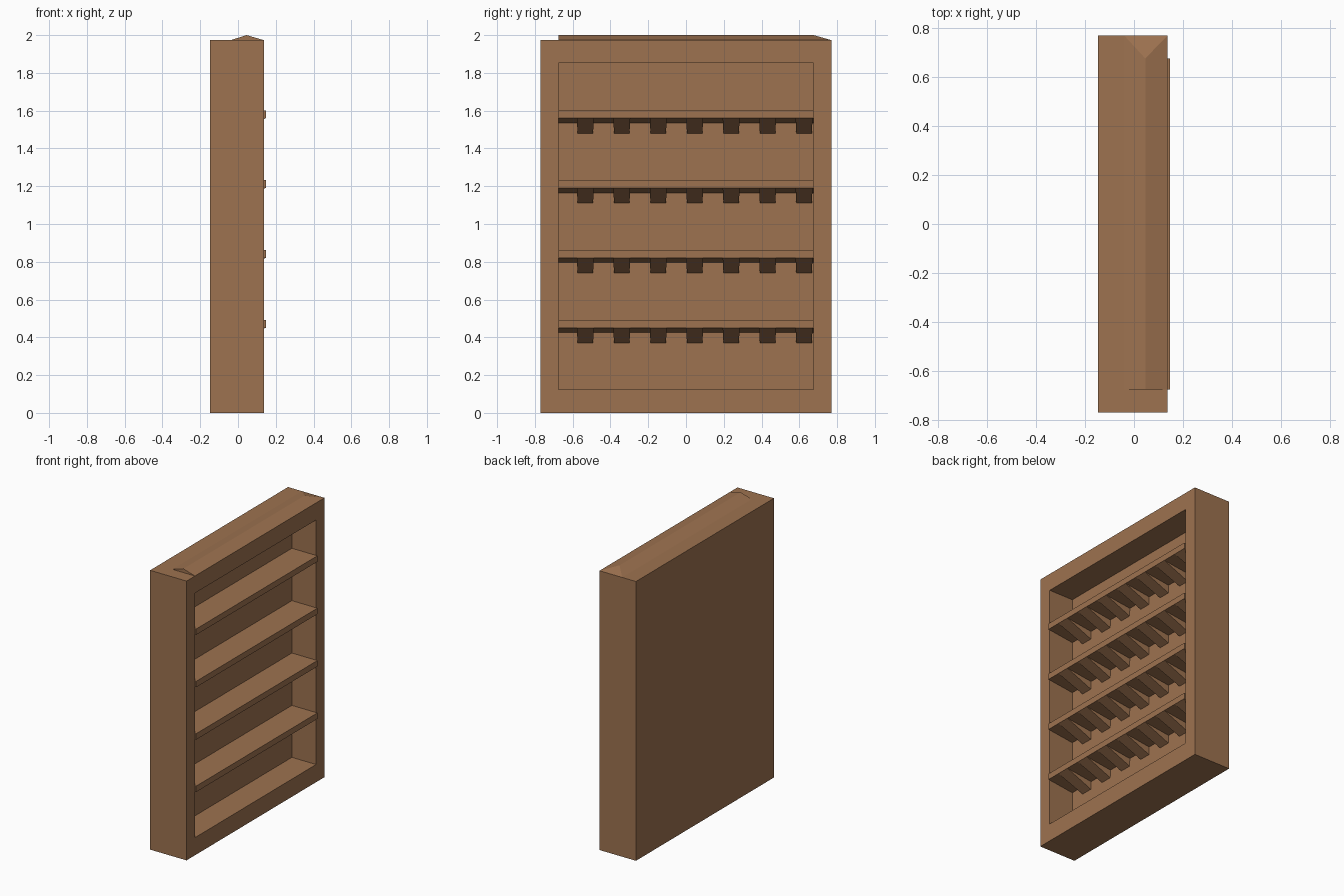
import bpy, bmesh

if "Cube" in bpy.data.objects:
    bpy.data.objects.remove(bpy.data.objects["Cube"])

wood = bpy.data.materials.new("brown_wood")
wood.diffuse_color = (0.34, 0.17, 0.08, 1)
wood.use_nodes = True
wood.node_tree.nodes["Principled BSDF"].inputs["Base Color"].default_value = wood.diffuse_color

X0, X1, XB = -0.148, 0.137, -0.052      # rear, front rim, recessed back panel
Y, YO = 0.77, 0.676                     # half width, half opening width
ZT, ZO0, ZO1 = 1.973, 0.125, 1.852      # top, opening bottom and top


def add_object(name, bm):
    bmesh.ops.recalc_face_normals(bm, faces=bm.faces)
    mesh = bpy.data.meshes.new(name)
    bm.to_mesh(mesh)
    bm.free()
    mesh.materials.append(wood)
    obj = bpy.data.objects.new(name, mesh)
    bpy.context.collection.objects.link(obj)
    return obj


def prism(name, profile, ya, yb, taper=0.0):
    """Extrude an (x, z) profile along y; taper narrows the last point."""
    bm = bmesh.new()
    last = len(profile) - 1
    rings = []
    for y, s in ((ya, 1), (yb, -1)):
        rings.append([bm.verts.new((x, y + (s * taper if i == last else 0), z))
                      for i, (x, z) in enumerate(profile)])
    a, b = rings
    bm.faces.new(a)
    bm.faces.new(b)
    for i in range(len(a)):
        j = (i + 1) % len(a)
        bm.faces.new((a[i], a[j], b[j], b[i]))
    return add_object(name, bm)


# Cabinet: a box whose front is inset and pushed in to make the opening
bm = bmesh.new()
bmesh.ops.create_cube(bm, size=1)
for v in bm.verts:
    v.co = (X1 if v.co.x > 0 else X0, Y if v.co.y > 0 else -Y, ZT if v.co.z > 0 else 0)
bm.normal_update()
front = max(bm.faces, key=lambda f: f.normal.x)
bmesh.ops.inset_individual(bm, faces=[front], thickness=0.1)
for v in front.verts:
    v.co = (X1, YO if v.co.y > 0 else -YO, ZO1 if v.co.z > 1 else ZO0)
bmesh.ops.inset_individual(bm, faces=[front], thickness=0.0)
for v in front.verts:
    v.co.x = XB
add_object("cabinet", bm)

# Low ridge on the top, upright at one end and hipped at the other
ridge = prism("top_ridge", [(-0.04, ZT), (X1, ZT), (0.046, 2.0)], -YO, Y)
for v in ridge.data.vertices:
    if v.co.z > 1.99 and v.co.y > 0:
        v.co.y = YO

# Shelves with sloping undersides and a row of wedge brackets
for n in range(4):
    z = 0.45 + 0.37 * n
    prism(f"shelf_{n + 1}", [(XB, z + 0.042), (0.147, z + 0.042), (0.147, z), (XB, z - 0.025)], -YO, YO)
    for k in range(7):
        y = -0.578 + 0.193 * k
        prism(f"bracket_{n + 1}_{k + 1}",
              [(XB, z + 0.005), (0.146, z + 0.005), (0.146, z), (XB, z - 0.08)], y, y + 0.09, 0.004)
